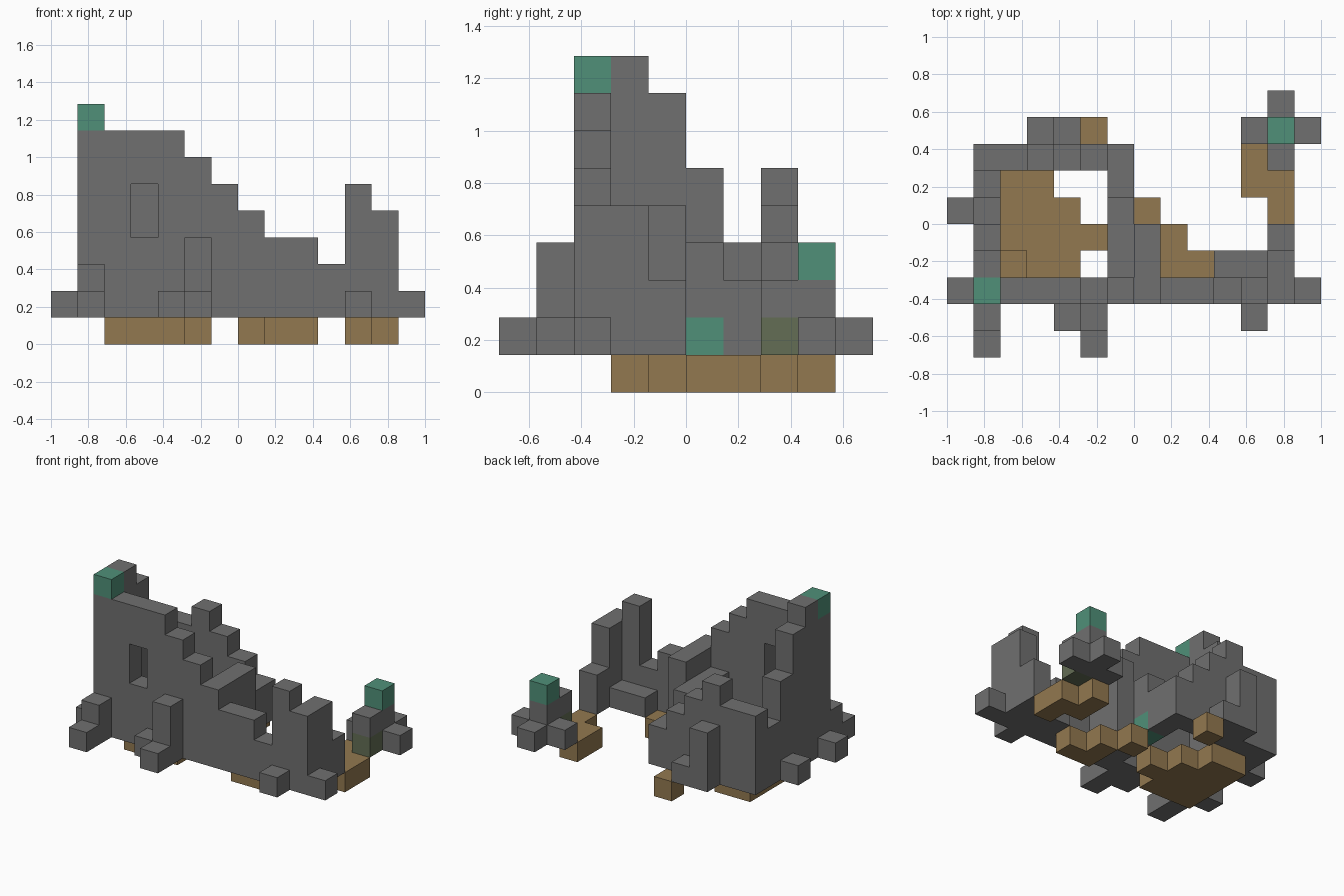
import bpy
import bmesh
from mathutils import Vector

cube = bpy.data.objects.get("Cube")
if cube:
    bpy.data.objects.remove(cube, do_unlink=True)

CELL = 1 / 7
ORIGIN = Vector((-7, -5, 0))


def material(name, rgb):
    mat = bpy.data.materials.new(name)
    mat.use_nodes = True
    mat.diffuse_color = (*rgb, 1)
    mat.node_tree.nodes["Principled BSDF"].inputs["Base Color"].default_value = (*rgb, 1)
    return mat


STONE = material("stone grey", (0.16, 0.16, 0.16))
EARTH = material("earth brown", (0.29, 0.19, 0.08))
GREEN = material("patina green", (0.08, 0.28, 0.19))
MOSS = material("mossy stone", (0.125, 0.155, 0.09))


def column(x, y, top, bottom=1):
    """Stack of grid cells at one place."""
    return {(x, y, z) for z in range(bottom, top)}


def run(x, y, heights, along="x"):
    """Wall of neighbouring columns with the given top heights."""
    cells = set()
    for i, top in enumerate(heights):
        cells |= column(x + i, y, top) if along == "x" else column(x, y + i, top)
    return cells


def floor(rows):
    """Ground slab: each row is (y, first x, last x)."""
    return {(x, y, 0) for y, first, last in rows for x in range(first, last + 1)}


def build(name, cells, mat):
    """Blocky mesh from grid cells, keeping only the outer faces."""
    bm = bmesh.new()
    corners = {}

    def vert(p):
        key = tuple(p)
        if key not in corners:
            corners[key] = bm.verts.new((Vector(key) + ORIGIN) * CELL)
        return corners[key]

    for cell in sorted(cells):
        for axis in range(3):
            for side in (0, 1):
                near = list(cell)
                near[axis] += 2 * side - 1
                if tuple(near) in cells:
                    continue
                u, v = (axis + 1) % 3, (axis + 2) % 3
                ring = []
                for du, dv in ((0, 0), (1, 0), (1, 1), (0, 1)):
                    p = list(cell)
                    p[axis] += side
                    p[u] += du
                    p[v] += dv
                    ring.append(vert(p))
                bm.faces.new(ring if side else ring[::-1])
    mesh = bpy.data.meshes.new(name)
    bm.to_mesh(mesh)
    bm.free()
    mesh.materials.append(mat)
    obj = bpy.data.objects.new(name, mesh)
    bpy.context.collection.objects.link(obj)
    return obj


# Ruined walls: stepped front with a window, broken side, back and inner walls
front_wall = run(0, 2, [2, 8, 8, 8, 8, 7, 6, 5, 4, 4, 3, 6, 5, 2])
front_wall -= column(3, 2, 6, bottom=4)
build("front_wall", front_wall, STONE)
build("right_wall", run(1, 3, [9, 8, 6, 4], "y"), STONE)
build("back_wall", run(1, 7, [5, 5, 6, 5, 4, 3]), STONE)
patch = {(6, 5, 1)}
build("inner_wall", run(6, 3, [4, 4, 4, 3], "y") - patch, STONE)
build("inner_wall_patch", patch, GREEN)
build("inner_pier", run(7, 3, [5, 5], "y"), STONE)
build("left_wall", run(12, 3, [5, 3], "y"), STONE)
build("low_ledge", run(10, 3, [2, 2]), STONE)

# Buttresses and fallen blocks
build("front_right_buttress", run(1, 0, [2, 3], "y"), STONE)
build("front_buttress", run(5, 0, [2, 4], "y") | column(4, 1, 2), STONE)
build("front_left_block", column(11, 1, 2), STONE)
build("side_block", column(0, 5, 2), STONE)
build("back_buttress", run(3, 8, [4, 2]), STONE)

# Small shrine at the back
build("shrine_base", run(11, 8, [2, 3, 2]) | column(12, 9, 2) | column(12, 7, 3, bottom=2), STONE)
build("shrine_moss_block", column(12, 7, 2), MOSS)
build("shrine_cap", column(12, 8, 4, bottom=3), GREEN)
build("tower_cap", column(1, 2, 9, bottom=8), GREEN)

# Earth floors
build("room_floor", floor([(3, 2, 4), (4, 2, 5), (5, 2, 4), (6, 2, 3)]), EARTH)
build("floor_mound", column(2, 3, 2), EARTH)
build("court_floor", floor([(3, 8, 9), (4, 8, 8), (5, 7, 7)]), EARTH)
build("shrine_path", floor([(5, 12, 12), (6, 11, 12), (7, 11, 11)]), EARTH)
build("back_clod", floor([(8, 5, 5)]), EARTH)
